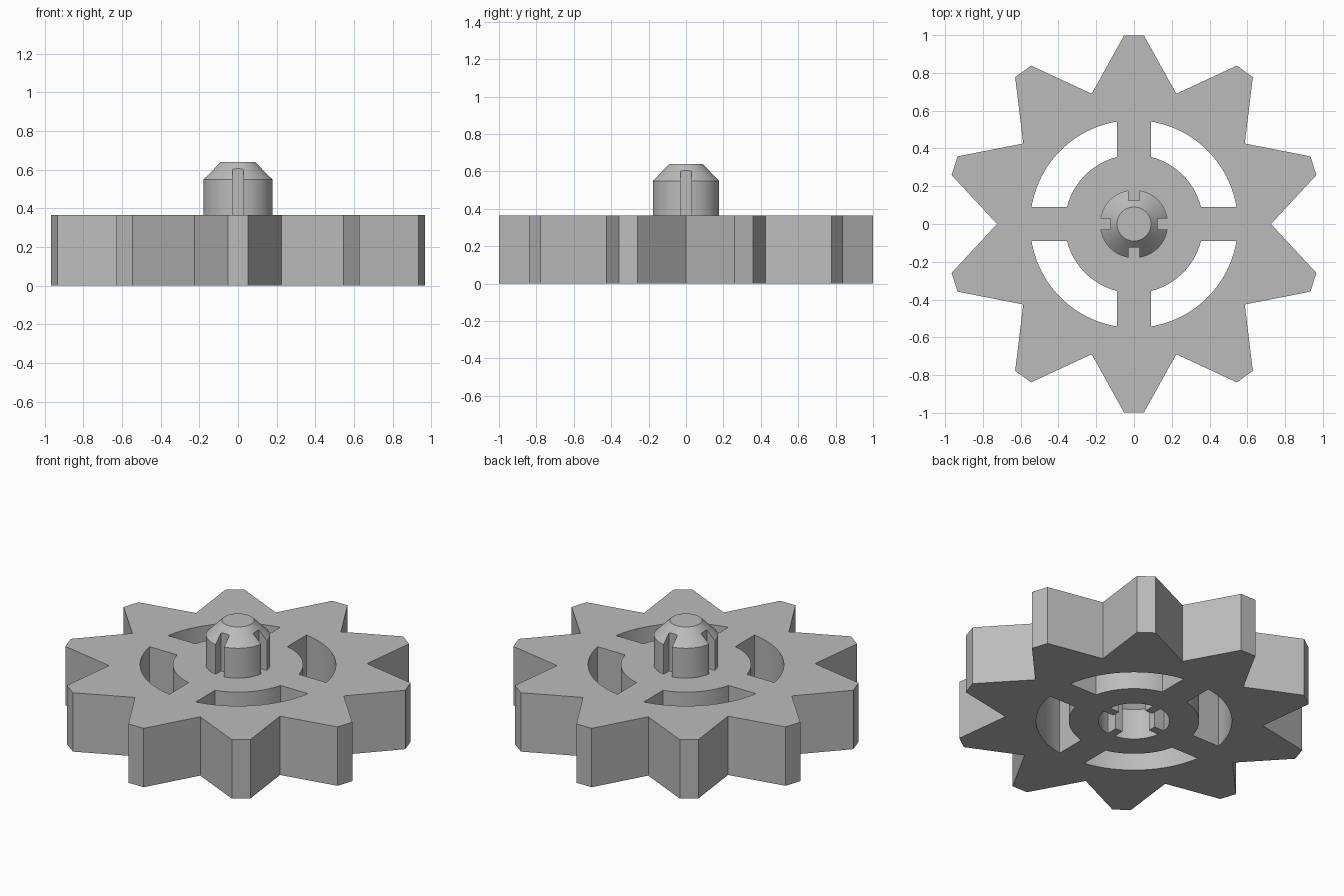
import bpy, bmesh
from math import sin, cos, pi, radians, asin

if "Cube" in bpy.data.objects:
    bpy.data.objects.remove(bpy.data.objects["Cube"], do_unlink=True)

grey = bpy.data.materials.new("plain grey")
grey.use_nodes = True
colour = (0.5, 0.5, 0.5, 1)
grey.diffuse_color = colour
grey.node_tree.nodes["Principled BSDF"].inputs["Base Color"].default_value = colour

TEETH, THICK = 10, 0.365


def polar(r, a):
    return (r * cos(a), r * sin(a))


def finish(name, bm):
    bmesh.ops.recalc_face_normals(bm, faces=bm.faces)
    mesh = bpy.data.meshes.new(name)
    bm.to_mesh(mesh)
    bm.free()
    mesh.materials.append(grey)
    obj = bpy.data.objects.new(name, mesh)
    bpy.context.collection.objects.link(obj)
    return obj


def prism(name, outline, z0, z1):
    """Extrude a flat outline between two heights."""
    bm = bmesh.new()
    face = bm.faces.new([bm.verts.new((x, y, z0)) for x, y in outline])
    out = bmesh.ops.extrude_face_region(bm, geom=[face])
    top = [v for v in out["geom"] if isinstance(v, bmesh.types.BMVert)]
    bmesh.ops.translate(bm, verts=top, vec=(0, 0, z1 - z0))
    return finish(name, bm)


def lathe(name, profile, sides=96):
    """Stack rings of (radius, height) and cap both ends."""
    bm = bmesh.new()
    rings = [[bm.verts.new((*polar(r, 2 * pi * i / sides), z)) for i in range(sides)]
             for r, z in profile]
    for low, high in zip(rings, rings[1:]):
        for i in range(sides):
            j = (i + 1) % sides
            bm.faces.new((low[i], low[j], high[j], high[i]))
    bm.faces.new(rings[0])
    bm.faces.new(rings[-1])
    return finish(name, bm)


def cut(target, cutter):
    mod = target.modifiers.new("cut", 'BOOLEAN')
    mod.operation, mod.solver, mod.object = 'DIFFERENCE', 'EXACT', cutter
    bpy.context.view_layer.objects.active = target
    bpy.ops.object.modifier_apply(modifier=mod.name)
    bpy.data.objects.remove(cutter, do_unlink=True)


def cut_keyways(target, half_width, inner, z0, z1):
    """Four radial grooves on the x and y axes."""
    for k in range(4):
        c, s = cos(k * pi / 2), sin(k * pi / 2)
        box = [(inner, -half_width), (0.3, -half_width), (0.3, half_width), (inner, half_width)]
        cut(target, prism("keyway_cutter", [(x * c - y * s, x * s + y * c) for x, y in box], z0, z1))


# Gear wheel with blunt pointed teeth
outline = []
for k in range(TEETH):
    a = pi / 2 + 2 * pi * k / TEETH
    outline += [polar(1.0, a - 0.052), polar(1.0, a + 0.052), polar(0.725, a + pi / TEETH)]
wheel = prism("gear_wheel", outline, 0, THICK)

# Curved openings between the four spokes
SPOKE, INNER, OUTER, STEPS = 0.09, 0.366, 0.55, 24
for k in range(4):
    slot = []
    for r, order in ((OUTER, range(STEPS + 1)), (INNER, range(STEPS, -1, -1))):
        start = asin(SPOKE / r)
        sweep = pi / 2 - 2 * start
        slot += [polar(r, k * pi / 2 + start + sweep * i / STEPS) for i in order]
    cut(wheel, prism("opening_cutter", slot, -0.1, THICK + 0.1))

# Keyed socket underneath, shaped to take the peg
socket = lathe("socket_cutter", [(0.2, -0.05), (0.2, 0.19), (0.11, 0.28)])
cut_keyways(socket, 0.025, 0.13, -0.2, 0.5)
cut(wheel, socket)

# Chamfered peg with four keyways
peg = lathe("centre_peg", [(0.18, THICK - 0.02), (0.18, 0.55), (0.09, 0.64)])
cut_keyways(peg, 0.029, 0.125, THICK - 0.1, 0.8)

# Smooth round walls, crisp edges
bpy.ops.object.select_all(action='DESELECT')
for obj in (wheel, peg):
    obj.select_set(True)
bpy.context.view_layer.objects.active = wheel
bpy.ops.object.shade_smooth_by_angle(angle=radians(20))
